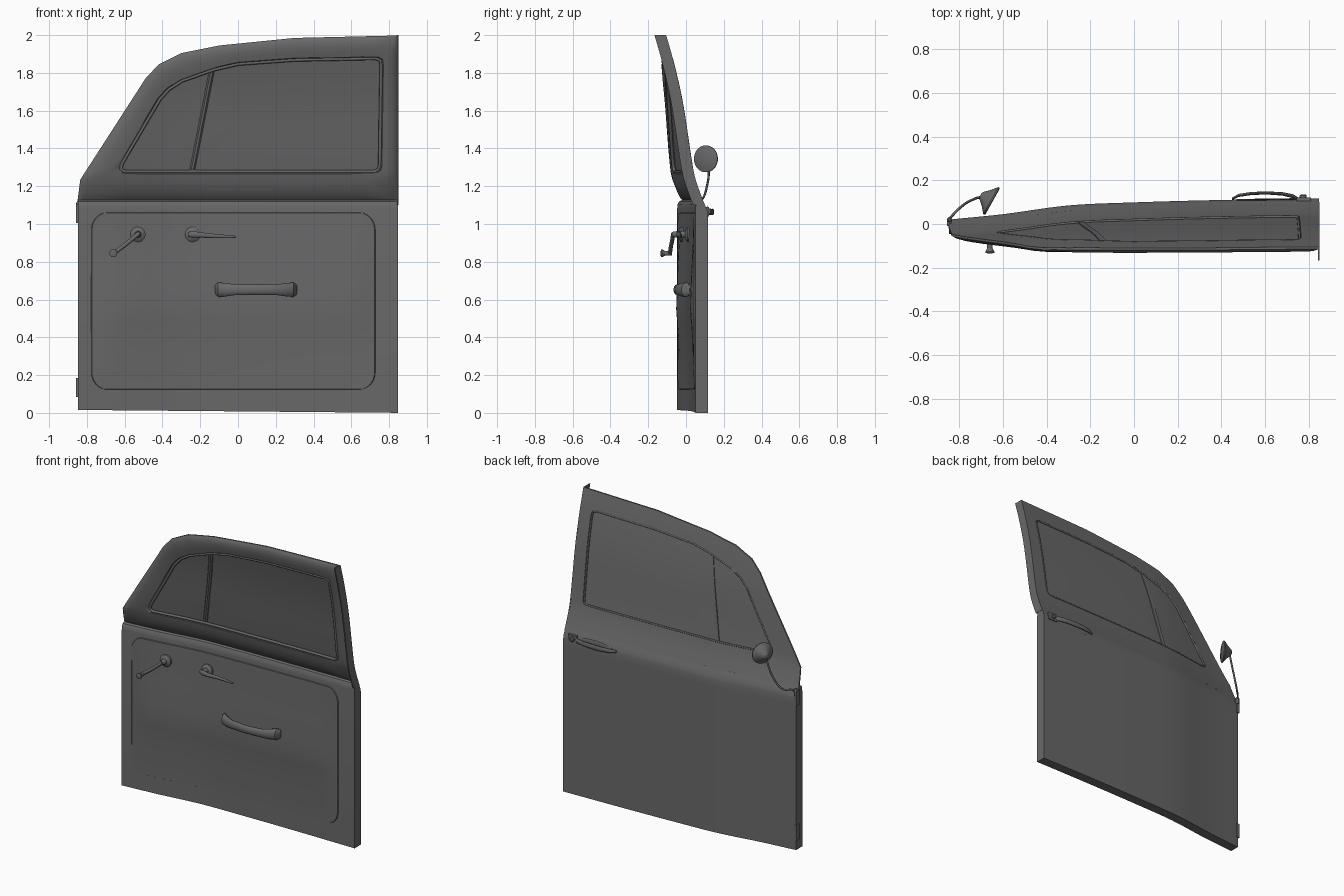
import bpy, bmesh, math
from mathutils import Vector

cube = bpy.data.objects.get("Cube")
if cube:
    bpy.data.objects.remove(cube)

grey = bpy.data.materials.new("dark_grey")
grey.use_nodes = True
grey.diffuse_color = (0.14, 0.14, 0.14, 1)
grey.node_tree.nodes["Principled BSDF"].inputs["Base Color"].default_value = (0.14, 0.14, 0.14, 1)


def smooth(pts, v):
    """Smooth interpolation through (position, value) points."""
    v = min(max(v, pts[0][0]), pts[-1][0])
    slope = lambda a, b: (pts[b][1] - pts[a][1]) / (pts[b][0] - pts[a][0])
    n = len(pts) - 1
    i = next(k for k in range(n) if v <= pts[k + 1][0])
    h = pts[i + 1][0] - pts[i][0]
    t = (v - pts[i][0]) / h
    m0, m1 = slope(max(i - 1, 0), i + 1), slope(i, min(i + 2, n))
    return ((2 * t**3 - 3 * t**2 + 1) * pts[i][1] + (t**3 - 2 * t**2 + t) * h * m0
            + (3 * t**2 - 2 * t**3) * pts[i + 1][1] + (t**3 - t**2) * h * m1)


def linear(pts, v):
    for (a, p), (b, q) in zip(pts, pts[1:]):
        if v <= b:
            return p + (q - p) * (v - a) / (b - a)
    return pts[-1][1]


# Outer skin: curve in plan plus inward lean above the waist
PLAN = [(-.85, .02), (-.6, .045), (-.3, .085), (0, .099), (.4, .11), (.85, .117)]
LEAN = [(0, 0), (1.05, 0), (1.12, -.025), (1.2, -.055), (1.28, -.077),
        (1.65, -.135), (1.87, -.185), (2, -.222)]
plan = lambda x: smooth(PLAN, x)
skin = lambda x, z, depth=0: plan(x) + smooth(LEAN, z) - depth


def finish(ob):
    ob.data.materials.append(grey)
    bpy.ops.object.select_all(action='DESELECT')
    ob.select_set(True)
    bpy.context.view_layer.objects.active = ob
    if ob.type == 'MESH':
        bpy.ops.object.shade_smooth_by_angle()


def loft(name, rings, closed=True, caps=True, cyclic=False):
    bm = bmesh.new()
    rows = [[bm.verts.new(p) for p in r] for r in rings]
    n = len(rows[0])
    pairs = list(zip(rows, rows[1:])) + ([(rows[-1], rows[0])] if cyclic else [])
    for a, b in pairs:
        for i in range(n if closed else n - 1):
            j = (i + 1) % n
            bm.faces.new((a[i], a[j], b[j], b[i]))
    if caps and not cyclic:
        bm.faces.new(rows[0])
        bm.faces.new(rows[-1])
    bmesh.ops.recalc_face_normals(bm, faces=bm.faces)
    me = bpy.data.meshes.new(name)
    bm.to_mesh(me)
    bm.free()
    ob = bpy.data.objects.new(name, me)
    bpy.context.collection.objects.link(ob)
    finish(ob)
    return ob


def circle(n):
    return [(math.cos(2 * math.pi * i / n), math.sin(2 * math.pi * i / n)) for i in range(n)]


def lathe(name, centre, axis, profile, n=24):
    q = Vector(axis).to_track_quat('Z', 'Y')
    loft(name, [[Vector(centre) + q @ Vector((r * c, r * s, h)) for c, s in circle(n)]
                for r, h in profile])


def bar(name, sections):
    """Bar along x from (x, y, z, half depth, half height) sections."""
    loft(name, [[(x, y + ry * c, z + rz * s) for c, s in circle(16)]
                for x, y, z, ry, rz in sections])


def tube(name, pts, radius, cyclic=False):
    cu = bpy.data.curves.new(name, 'CURVE')
    cu.dimensions = '3D'
    cu.bevel_depth, cu.bevel_resolution, cu.use_fill_caps = radius, 2, True
    cu.resolution_u = 3 if cyclic else 8
    sp = cu.splines.new('BEZIER')
    sp.bezier_points.add(len(pts) - 1)
    for bp, p in zip(sp.bezier_points, pts):
        bp.co = p
        bp.handle_left_type = bp.handle_right_type = 'VECTOR' if cyclic else 'AUTO'
    sp.use_cyclic_u = cyclic
    ob = bpy.data.objects.new(name, cu)
    bpy.context.collection.objects.link(ob)
    finish(ob)


def box(name, lo, hi):
    loft(name, [[(x, lo[1], lo[2]), (x, hi[1], lo[2]), (x, hi[1], hi[2]), (x, lo[1], hi[2])]
                for x in (lo[0], hi[0])])


# Lower door shell
rings = []
for i in range(35):
    x = -.848 + 1.696 * i / 34
    foot = .008 - .009 * x
    section = [(0, foot), (0, 1.0), (0, 1.05)]
    section += [(-smooth(LEAN, z), z) for z in (1.075, 1.1, 1.12)]
    section += [(.04, 1.128), (.056, 1.12), (.064, 1.105), (.067, 1.08), (.067, foot)]
    rings.append([(x, plan(x) - d, z) for d, z in section])
loft("lower_door", rings)

# Upper frame: rays from the window middle hit the outline and the opening
CENTRE = Vector((.1, 1.55))
OUTLINE = [Vector(p) for p in [(-.85, 1.12), (-.835, 1.235), (-.49, 1.77), (-.42, 1.845),
           (-.3, 1.905), (-.1, 1.945), (.3, 1.985), (.846, 1.998), (.846, 1.12)]]
OPENING = [Vector(p) for p in [(-.61, 1.275), (-.628, 1.29), (-.62, 1.32), (-.42, 1.66),
           (-.37, 1.715), (-.3, 1.76), (-.13, 1.82), (0, 1.85), (.3, 1.872), (.735, 1.88),
           (.76, 1.87), (.765, 1.84), (.757, 1.31), (.75, 1.285), (.73, 1.275)]]


def hit(poly, a):
    d = Vector((math.cos(a), math.sin(a)))
    for p, q in zip(poly, poly[1:] + poly[:1]):
        e, w = q - p, p - CENTRE
        k = d.cross(e)
        if abs(k) > 1e-9:
            t, u = w.cross(e) / k, w.cross(d) / k
            if t > 0 and -1e-5 <= u <= 1 + 1e-5:
                return CENTRE + d * t


angles = [2 * math.pi * i / 72 for i in range(72)]
corners = [math.atan2(*(p - CENTRE).yx) % (2 * math.pi) for p in OUTLINE + OPENING]
angles = sorted(corners + [a for a in angles if all(abs(a - c) > .02 for c in corners)])
rays = [(hit(OUTLINE, a), hit(OPENING, a)) for a in angles]


def frame_ring(t, depth):
    """t runs 0 outline, 1 opening, 2 window middle."""
    pts = [o.lerp(w, t) if t <= 1 else w.lerp(CENTRE, t - 1) for o, w in rays]
    return [(p.x, skin(p.x, p.y, depth), p.y) for p in pts]


loft("window_frame", [frame_ring(t, d) for t, d in
     [(0, 0), (.2, 0), (.4, 0), (.6, 0), (.8, 0), (1, 0), (1, .03), (.94, .037),
      (.7, .038), (.45, .036), (.25, .03), (.1, .021), (0, .01)]], cyclic=True)
loft("window_glass", [frame_ring(t, d) for t, d in
     [(1.97, .007), (1.7, .007), (1.4, .007), (1.2, .007), (.99, .007),
      (.99, .016), (1.2, .016), (1.4, .016), (1.7, .016), (1.97, .016)]])
tube("inner_window_seal", frame_ring(1.01, .028), .009, True)
tube("outer_window_seal", frame_ring(1.01, .004), .006, True)

# Bar between the vent pane and the main pane
rings = []
for i in range(9):
    x, z = -.245 + .11 * i / 8, 1.27 + .56 * i / 8
    rings.append([(x + s, skin(x, z, d), z) for s, d in
                  [(-.014, .003), (.014, .003), (.014, .022), (.006, .03), (-.006, .03), (-.014, .022)]])
loft("vent_bar", rings)

# Thin rear flange of the frame
rings = []
for i in range(19):
    z = 1.1 + .9 * i / 18
    rings.append([(x, skin(.85, z, d), z) for x, d in
                  [(.842, 0), (.85, 0), (.85, .062), (.842, .062)]])
loft("rear_flange", rings)

# Trim panel: rounded rectangle with a pad that overhangs its lower half
PAD = [(.12, 0), (.2, .001), (.4, .008), (.55, .02), (.72, .014), (.9, .005), (1.06, 0)]
LOW, HIGH, LEFT, RIGHT, R = .122, 1.062, -.78, .73, .09
levels = [0, .005, .015, .03, .05, .07, .09]
rows = [LOW + h for h in levels] + [.3, .4, .48, .55, .64, .72, .81, .89]
rows += [HIGH - h for h in reversed(levels)]
columns = [0, .005, .03, .07] + [.1 + .1 * i for i in range(9)] + [.93, .97, .995, 1]
rings = []
for z in rows:
    h = min(z - LOW, HIGH - z)
    inset = R - math.sqrt(R * R - max(R - h, 0) ** 2)
    ring = []
    for u in columns:
        x = LEFT + inset + u * (RIGHT - LEFT - 2 * inset)
        fade = min(1, 12 * u, 12 * (1 - u))
        edge = -.004 if u in (0, 1) or h < .001 else .005
        ring.append((x, plan(x) - .067 - edge - fade * linear(PAD, z), z))
    rings.append(ring)
loft("trim_panel", rings, closed=False, caps=False)

# Inner controls
ROSETTE = [(.04, 0), (.04, .012), (.03, .02), (.018, .024), (.015, .05), (.012, .056)]
inner = lambda x: plan(x) - .07
for name, x in (("crank_rosette", -.53), ("latch_rosette", -.24)):
    lathe(name, (x, inner(x), .945), (0, -1, 0), ROSETTE)
tube("window_crank_arm", [(-.525, -.068, .95), (-.56, -.072, .92), (-.61, -.08, .88), (-.66, -.085, .845)], .011)
lathe("window_crank_knob", (-.66, -.075, .845), (0, -1, 0),
      [(.012, 0), (.013, .02), (.012, .035), (.021, .052), (.02, .057), (.008, .06)], 16)
bar("latch_lever", [(-.265, -.03, .945, .008, .012), (-.24, -.038, .945, .013, .018),
                    (-.2, -.04, .942, .01, .014), (-.12, -.028, .936, .007, .011),
                    (-.05, -.03, .933, .006, .008), (-.012, -.036, .932, .004, .005)])
bar("pull_handle", [(-.122, .015, .652, .012, .025), (-.105, .0, .652, .028, .038),
                    (-.07, -.022, .652, .022, .036), (-.02, -.04, .652, .017, .029),
                    (.095, -.05, .652, .016, .027), (.21, -.04, .652, .017, .029),
                    (.26, -.02, .652, .022, .036), (.295, .003, .652, .028, .038),
                    (.312, .018, .652, .012, .025)])

# Outer handle with its recess plate and lock
bar("outer_handle_plate", [(x, skin(x, 1.06), 1.06, .004, h) for x, h in
    [(.47, .008), (.5, .022), (.55, .033), (.61, .037), (.67, .033), (.72, .024), (.75, .012)]])
bar("outer_handle", [(.448, .115, 1.064, .006, .008), (.48, .131, 1.064, .007, .013),
                     (.54, .14, 1.064, .007, .016), (.61, .142, 1.064, .007, .017),
                     (.68, .138, 1.064, .008, .016), (.73, .127, 1.064, .009, .016),
                     (.75, .115, 1.064, .008, .014)])
box("lock_plate", (.745, .105, 1.04), (.81, .122, 1.09))
lathe("lock_button", (.775, .115, 1.065), (0, 1, 0), [(.016, 0), (.016, .016), (.01, .021)], 16)

# Hinges on the front edge
for name, z in (("lower_hinge", .085), ("upper_hinge", 1.005)):
    box(name, (-.857, -.01, z), (-.835, .026, z + .1))

# Round mirror on a bent stalk
tube("mirror_stalk", [(-.845, .02, 1.08), (-.838, .032, 1.11), (-.79, .08, 1.125),
                      (-.735, .113, 1.21), (-.705, .122, 1.29), (-.69, .124, 1.345)], .006)
lathe("mirror_mount", (-.845, .02, 1.07), (0, 0, 1), [(.012, 0), (.012, .04), (.006, .05)], 12)
lathe("mirror_head", (-.652, .105, 1.345), (.874, -.486, 0),
      [(.01, -.058), (.02, -.052), (.04, -.03), (.062, -.012), (.071, -.004), (.071, .002), (.065, .005)], 32)
